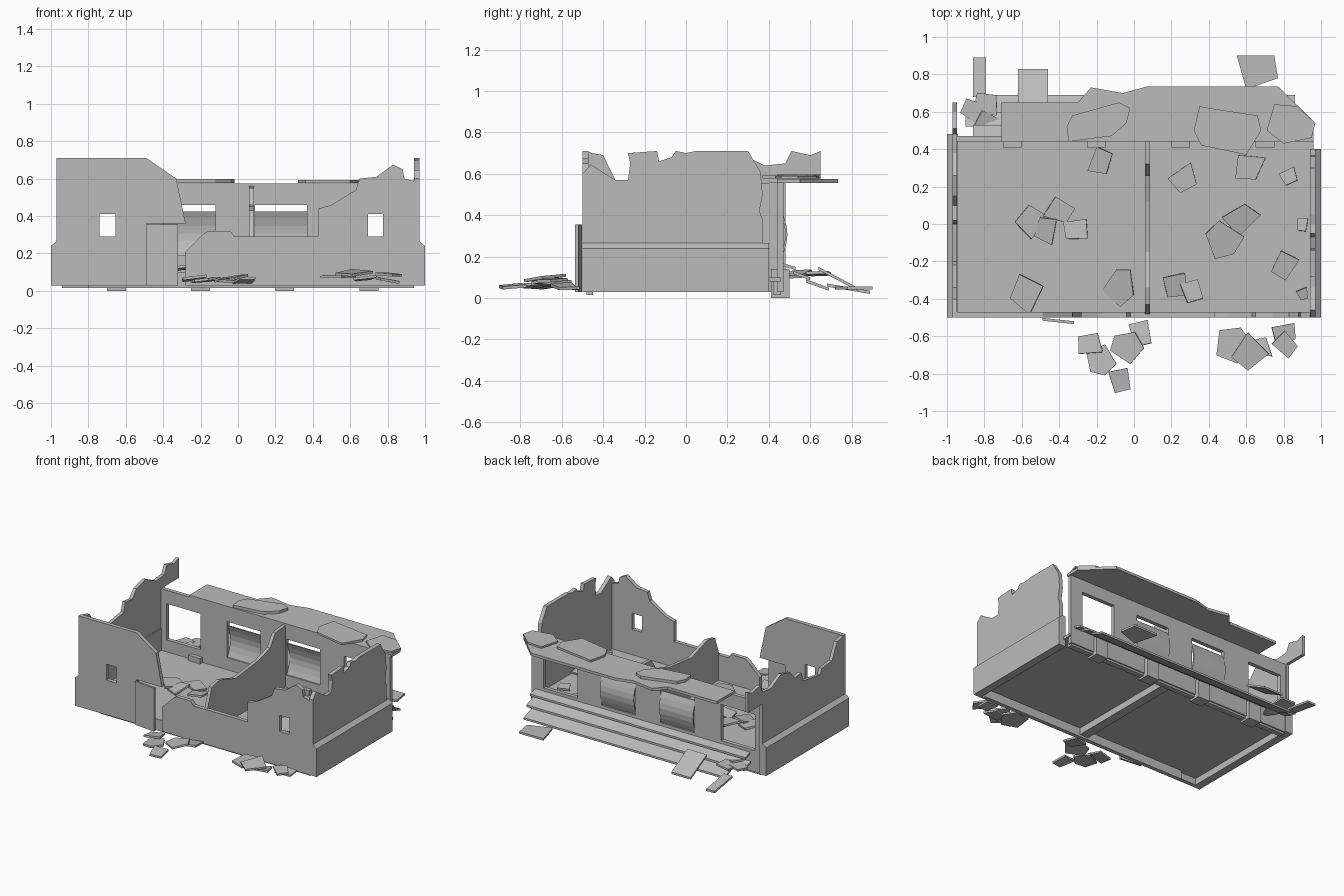
import bpy
import bmesh
import math
import random
from mathutils import Matrix, Vector

random.seed(4)

if "Cube" in bpy.data.objects:
    bpy.data.objects.remove(bpy.data.objects["Cube"], do_unlink=True)

# Single concrete colour
CONCRETE = (0.5, 0.5, 0.5, 1.0)
concrete = bpy.data.materials.new("concrete grey")
concrete.use_nodes = True
concrete.diffuse_color = CONCRETE
concrete.node_tree.nodes["Principled BSDF"].inputs["Base Color"].default_value = CONCRETE


def finish(name, bm):
    """Turn a bmesh into a named, flat shaded object."""
    bmesh.ops.recalc_face_normals(bm, faces=bm.faces)
    mesh = bpy.data.meshes.new(name)
    bm.to_mesh(mesh)
    bm.free()
    mesh.materials.append(concrete)
    obj = bpy.data.objects.new(name, mesh)
    bpy.context.scene.collection.objects.link(obj)
    return obj


def prism(name, outline, axis, start, end):
    """Extrude a flat outline along an axis from start to end."""
    place = {
        "x": lambda u, v: Vector((start, u, v)),
        "y": lambda u, v: Vector((u, start, v)),
        "z": lambda u, v: Vector((u, v, start)),
    }[axis]
    bm = bmesh.new()
    face = bm.faces.new([bm.verts.new(place(u, v)) for u, v in outline])
    extruded = bmesh.ops.extrude_face_region(bm, geom=[face])
    moved = [g for g in extruded["geom"] if isinstance(g, bmesh.types.BMVert)]
    shift = Vector([end - start if axis == a else 0 for a in "xyz"])
    bmesh.ops.translate(bm, verts=moved, vec=shift)
    return finish(name, bm)


def box(name, x, y, z):
    """Box from three (low, high) ranges."""
    outline = [(x[0], z[0]), (x[1], z[0]), (x[1], z[1]), (x[0], z[1])]
    return prism(name, outline, "y", y[0], y[1])


def cut_hole(wall, x, z):
    """Cut a rectangular opening right through a wall that faces y."""
    cutter = box("opening_cutter", x, (-1, 1), z)
    cutter.hide_render = True
    modifier = wall.modifiers.new("opening", "BOOLEAN")
    modifier.operation = "DIFFERENCE"
    modifier.solver = "EXACT"
    modifier.object = cutter
    bpy.context.view_layer.objects.active = wall
    bpy.ops.object.modifier_apply(modifier=modifier.name)
    bpy.data.objects.remove(cutter, do_unlink=True)


def shard(name, x, y, z, radius, tilt=0.2, thick=0.014):
    """Broken slab: an irregular flat polygon, turned and tilted."""
    sides = random.choice((4, 4, 5))
    turn = random.uniform(0, math.tau)
    outline = []
    for i in range(sides):
        angle = math.tau * (i + random.uniform(-0.2, 0.2)) / sides
        reach = radius * random.uniform(0.85, 1.15)
        outline.append((reach * math.cos(angle), reach * math.sin(angle)))
    obj = prism(name, outline, "z", 0, thick)
    lean = Matrix.Rotation(random.uniform(-tilt, tilt), 4, "X")
    lean = lean @ Matrix.Rotation(random.uniform(-tilt, tilt), 4, "Y")
    obj.data.transform(Matrix.Translation((x, y, z)) @ lean @ Matrix.Rotation(turn, 4, "Z"))
    return obj


def slab(name, x, y, z_near, z_far, thick=0.015):
    """Long board that drops from its inner edge to its outer edge."""
    outline = [(y[0], z_near), (y[1], z_far), (y[1], z_far - thick), (y[0], z_near - thick)]
    return prism(name, outline, "x", x[0], x[1])


# Floor with its rim and centre beam underneath
box("floor", (-0.96, 0.96), (-0.48, 0.46), (0.08, 0.1))
box("front_rim", (-0.8, 0.94), (-0.48, -0.45), (0.015, 0.09))
box("rear_rim", (-0.94, 0.94), (0.42, 0.46), (0.015, 0.09))
box("centre_beam", (0.03, 0.1), (-0.48, 0.44), (0.03, 0.09))

# Front wall, left of and above the doorway, then the broken remainder
front_tall = prism("front_wall_tall", [
    (-0.97, 0.03), (-0.97, 0.71), (-0.49, 0.71), (-0.33, 0.6),
    (-0.28, 0.36), (-0.49, 0.36), (-0.49, 0.03)], "y", -0.5, -0.47)
cut_hole(front_tall, (-0.74, -0.655), (0.29, 0.41))
front_broken = prism("front_wall_broken", [
    (-0.28, 0.03), (-0.28, 0.21), (-0.19, 0.3), (-0.16, 0.32), (-0.04, 0.32),
    (-0.02, 0.29), (0.43, 0.29), (0.43, 0.44), (0.5, 0.46), (0.63, 0.54),
    (0.65, 0.6), (0.74, 0.61), (0.83, 0.675), (0.88, 0.65), (0.89, 0.6),
    (0.97, 0.58), (0.97, 0.03)], "y", -0.5, -0.47)
cut_hole(front_broken, (0.695, 0.775), (0.29, 0.41))

# Door leaf hanging ajar in front of the wall
prism("door_leaf", [(-0.49, -0.502), (-0.32, -0.52), (-0.32, -0.535), (-0.49, -0.517)],
      "z", 0.03, 0.355)

# Side walls with jagged tops
prism("left_side_wall", [
    (-0.5, 0.03), (-0.5, 0.6), (-0.46, 0.645), (-0.39, 0.6), (-0.34, 0.57),
    (-0.28, 0.57), (-0.27, 0.65), (-0.28, 0.7), (-0.14, 0.71), (-0.13, 0.66),
    (-0.07, 0.68), (-0.05, 0.71), (0, 0.7), (0.05, 0.71), (0.3, 0.71), (0.36, 0.61),
    (0.37, 0.5), (0.355, 0.42), (0.37, 0.38), (0.37, 0.2), (0.36, 0.03)],
    "x", 0.94, 0.97)
prism("right_side_wall", [
    (-0.5, 0.03), (-0.5, 0.71), (-0.4, 0.69), (-0.34, 0.57), (-0.22, 0.56),
    (-0.2, 0.52), (0, 0.55), (0.02, 0.62), (0.1, 0.61), (0.15, 0.67), (0.26, 0.7),
    (0.38, 0.64), (0.48, 0.65), (0.51, 0.71), (0.6, 0.69), (0.65, 0.71),
    (0.65, 0.56), (0.48, 0.56), (0.48, 0.03)], "x", -0.97, -0.945)

# Thick plinth along the foot of each side wall
for name, side, rear in (("left_plinth", 1, 0.4), ("right_plinth", -1, 0.48)):
    section = [(0.94, 0.03), (1, 0.03), (1, 0.24), (0.97, 0.265), (0.94, 0.265)]
    prism(name, [(side * x, z) for x, z in section], "y", -0.5, rear)

# Broken dividing wall
prism("dividing_wall", [
    (-0.48, 0.09), (-0.48, 0.29), (-0.43, 0.43), (-0.34, 0.45), (-0.15, 0.39),
    (0.12, 0.42), (0.26, 0.46), (0.32, 0.55), (0.44, 0.56), (0.44, 0.09)],
    "x", 0.06, 0.085)

# Rear wall with four wide openings, the middle two closed by bent shutters
rear_wall = box("rear_wall", (-0.95, 0.95), (0.44, 0.47), (0.03, 0.56))
for i, left in enumerate((-0.9, -0.4, 0.09, 0.57)):
    right = left + 0.28
    cut_hole(rear_wall, (left, right), (0.19, 0.46))
    if i in (1, 2):
        heights = [0.19 + 0.235 * s / 6 for s in range(7)]
        bulge = [0.46 + 0.03 * math.sin(math.pi * s / 6) for s in range(7)]
        outer = list(zip(bulge, heights))
        inner = [(y - 0.01, z) for y, z in reversed(outer)]
        prism("bent_shutter", outer + inner, "x", left, right)

# Rear roof overhang with a broken outer edge
prism("rear_roof", [
    (-0.71, 0.44), (-0.71, 0.65), (-0.3, 0.65), (-0.23, 0.73), (-0.06, 0.7),
    (0.07, 0.735), (0.77, 0.735), (0.96, 0.55), (0.96, 0.44)], "z", 0.555, 0.575)

# Loose slabs lying on the overhang
prism("roof_slab_small", [
    (-0.36, 0.52), (-0.33, 0.58), (-0.08, 0.65), (-0.02, 0.62), (-0.04, 0.54),
    (-0.12, 0.47), (-0.35, 0.44)], "z", 0.577, 0.597)
prism("roof_slab_large", [
    (0.32, 0.5), (0.35, 0.63), (0.4, 0.62), (0.66, 0.58), (0.68, 0.5),
    (0.6, 0.37), (0.36, 0.42)], "z", 0.577, 0.592)
prism("roof_slab_end", [
    (0.71, 0.5), (0.75, 0.64), (0.87, 0.63), (0.97, 0.54), (0.95, 0.46),
    (0.8, 0.43)], "z", 0.577, 0.59)

# Sagging rear steps and the stub posts that carried them
slab("step_upper", (-0.86, 0.92), (0.46, 0.53), 0.17, 0.15)
slab("step_middle", (-0.9, 0.9), (0.52, 0.6), 0.13, 0.1)
slab("step_lower", (-0.8, 0.86), (0.58, 0.69), 0.09, 0.05)
for x in (-0.7, -0.25, 0.2, 0.65):
    box("step_post", (x, x + 0.1), (0.41, 0.5), (0, 0.14))

# Broken boards fallen behind the building
prism("board_wide", [(0.55, 0.9), (0.75, 0.9), (0.77, 0.78), (0.6, 0.72)], "z", 0.04, 0.055)
slab("board_leaning", (-0.62, -0.46), (0.64, 0.83), 0.15, 0.05)
slab("board_narrow", (-0.86, -0.79), (0.68, 0.89), 0.07, 0.035)
for x, y in ((-0.86, 0.6), (-0.79, 0.54), (-0.8, 0.64)):
    shard("rear_rubble", x, y, 0.11, 0.08)

# Rubble on the floor: position and radius
for x, y, r in (
        (-0.18, 0.34, 0.08), (0.26, 0.25, 0.08), (0.62, 0.31, 0.09), (0.83, 0.26, 0.06),
        (-0.56, 0.02, 0.09), (-0.47, -0.03, 0.08), (-0.41, 0.07, 0.09), (-0.31, -0.03, 0.08),
        (0.58, 0.02, 0.1), (0.48, -0.09, 0.1), (-0.56, -0.37, 0.1), (-0.07, -0.33, 0.1),
        (0.22, -0.33, 0.08), (0.31, -0.36, 0.08), (0.8, -0.21, 0.08), (0.9, 0, 0.04),
        (0.9, -0.37, 0.04)):
    shard("floor_rubble", x, y, 0.115, r)

# Rubble piled in front: position, height and radius
for x, y, z, r in (
        (-0.24, -0.65, 0.06, 0.08), (-0.18, -0.73, 0.05, 0.08), (-0.04, -0.66, 0.06, 0.1),
        (0.04, -0.59, 0.05, 0.08), (-0.07, -0.83, 0.05, 0.07), (0.52, -0.64, 0.07, 0.1),
        (0.61, -0.68, 0.09, 0.1), (0.67, -0.67, 0.06, 0.07), (0.8, -0.58, 0.05, 0.08),
        (0.8, -0.65, 0.08, 0.07)):
    shard("front_rubble", x, y, z, r)
